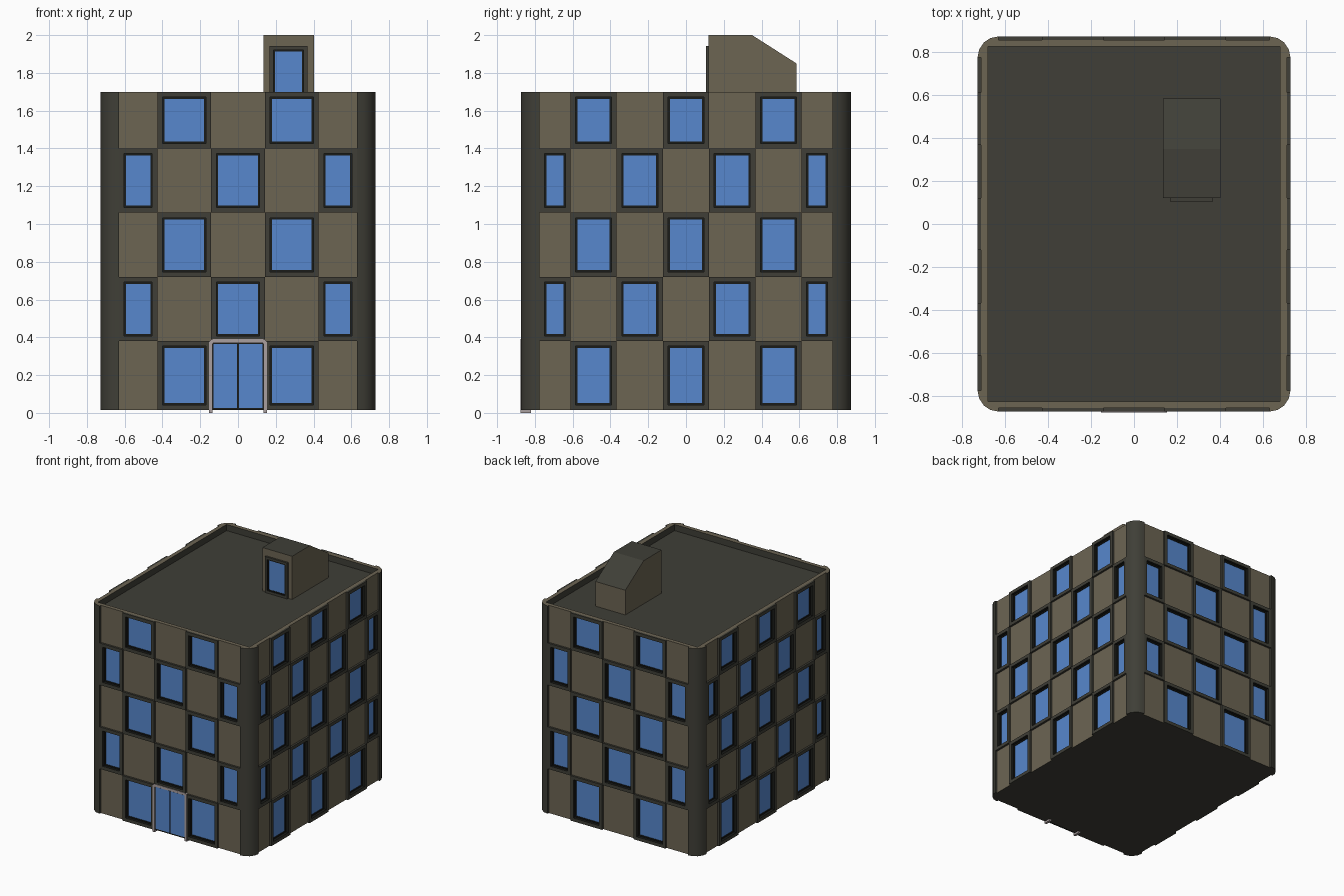
import bpy, bmesh, math
from mathutils import Vector

if "Cube" in bpy.data.objects:
    bpy.data.objects.remove(bpy.data.objects["Cube"])


def material(name, rgb):
    m = bpy.data.materials.new(name)
    m.diffuse_color = (*rgb, 1)
    m.use_nodes = True
    m.node_tree.nodes["Principled BSDF"].inputs["Base Color"].default_value = m.diffuse_color
    return m


MATS = [material("beige_panel", (0.150, 0.128, 0.086)),
        material("dark_frame", (0.050, 0.049, 0.038)),
        material("black_rim", (0.010, 0.011, 0.009)),
        material("blue_glass", (0.095, 0.245, 0.61)),
        material("door_trim", (0.40, 0.35, 0.35))]
BEIGE, DARK, BLACK, GLASS, TRIM = range(5)
BASE, ROOF, TOP = 0.015, 1.65, 1.70
WX, WY = 0.712, 0.857          # wall planes
CX, CY = 0.63, 0.775           # where the corner columns start
ROWS = [BASE, 0.38, 0.72, 1.06, 1.40, TOP]
COLS_X = [-CX, -0.427, -0.142, 0.142, 0.427, CX]
COLS_Y = [-CY, -0.612, -0.367, -0.122, 0.122, 0.367, 0.612, CY]
WINDOW = [(0, 0), (0, 0.016), (0.027, 0.016), (0.027, -0.006), (0.037, -0.006), (0.037, -0.012)]


def finish(name, bm):
    me = bpy.data.meshes.new(name)
    bm.to_mesh(me)
    bm.free()
    for m in MATS:
        me.materials.append(m)
    ob = bpy.data.objects.new(name, me)
    bpy.context.collection.objects.link(ob)
    return ob


def face(bm, pts, mat):
    f = bm.faces.new([bm.verts.new(p) for p in pts])
    f.material_index = mat
    return f


def window(bm, place, u0, u1, z0, z1, steps):
    """Nested rectangles of (inset, depth) ending in a glass pane."""
    loops = [[bm.verts.new(place(u, d, z)) for u, z in
              ((u0 + i, z0 + i), (u1 - i, z0 + i), (u1 - i, z1 - i), (u0 + i, z1 - i))]
             for i, d in steps]
    for k, (a, b) in enumerate(zip(loops, loops[1:])):
        for j in range(4):
            f = bm.faces.new((a[j], a[(j + 1) % 4], b[(j + 1) % 4], b[j]))
            f.material_index = DARK if k < 2 else BLACK
    bm.faces.new(loops[-1]).material_index = GLASS


def placer(normal, dist):
    n = Vector(normal)
    t = Vector((0, 0, 1)).cross(n)
    return lambda u, d, z: t * u + n * (dist + d) + Vector((0, 0, z))


def box(bm, x0, x1, y0, y1, z0, z1, mat):
    r = bmesh.ops.create_cube(bm, size=1)
    for v in r["verts"]:
        v.co = ((x0 + x1) / 2 + v.co.x * (x1 - x0), (y0 + y1) / 2 + v.co.y * (y1 - y0),
                (z0 + z1) / 2 + v.co.z * (z1 - z0))
        for f in v.link_faces:
            f.material_index = mat


# Checkerboard walls of flat panels and raised window frames
for name, normal, dist, cols in (("front_wall", (0, -1, 0), WY, COLS_X),
                                 ("back_wall", (0, 1, 0), WY, COLS_X),
                                 ("right_wall", (1, 0, 0), WX, COLS_Y),
                                 ("left_wall", (-1, 0, 0), WX, COLS_Y)):
    bm = bmesh.new()
    place = placer(normal, dist)
    for r, (z0, z1) in enumerate(zip(ROWS, ROWS[1:])):
        for c, (u0, u1) in enumerate(zip(cols, cols[1:])):
            if (r + c) % 2:
                window(bm, place, u0, u1, z0, z1, WINDOW)
            else:
                face(bm, [place(u, 0, z) for u, z in
                          ((u0, z0), (u1, z0), (u1, z1), (u0, z1))], BEIGE)
    finish(name, bm)

# Rounded corner columns, collecting the plan outline counter-clockwise
outline = []
bm = bmesh.new()
for q, (sx, sy) in enumerate(((1, 1), (-1, 1), (-1, -1), (1, -1))):
    pts = []
    for k in range(5):
        a = math.radians(90 * q + 22.5 * k)
        pts.append((sx * CX + 0.098 * math.cos(a), sy * CY + 0.098 * math.sin(a)))
    first, last = (sx * WX, sy * CY), (sx * CX, sy * WY)
    if q % 2:
        first, last = last, first
    pts = [first] + pts + [last]
    outline += pts
    lo = [bm.verts.new((x, y, BASE)) for x, y in pts]
    hi = [bm.verts.new((x, y, TOP)) for x, y in pts]
    for i in range(len(pts) - 1):
        bm.faces.new((lo[i], lo[i + 1], hi[i + 1], hi[i])).material_index = DARK
col = finish("corner_columns", bm)
bpy.context.view_layer.objects.active = col
col.select_set(True)
bpy.ops.object.shade_smooth_by_angle(angle=math.radians(35))
col.select_set(False)

# Underside
bm = bmesh.new()
face(bm, [(x, y, BASE) for x, y in reversed(outline)], DARK)
finish("underside", bm)

# Parapet cap ring with the sunken roof
bm = bmesh.new()
inner = [(0.68, 0.825), (-0.68, 0.825), (-0.68, -0.825), (0.68, -0.825)]
edges = []
for loop in (outline, inner):
    vs = [bm.verts.new((x, y, TOP)) for x, y in loop]
    edges += [bm.edges.new((vs[i], vs[(i + 1) % len(vs)])) for i in range(len(vs))]
bmesh.ops.triangle_fill(bm, edges=edges, use_beauty=True, normal=(0, 0, 1))
for i in range(4):
    (ax, ay), (bx, by) = inner[i], inner[(i + 1) % 4]
    face(bm, [(bx, by, ROOF), (ax, ay, ROOF), (ax, ay, TOP), (bx, by, TOP)], DARK)
face(bm, [(x, y, ROOF) for x, y in inner], DARK)
finish("parapet_and_roof", bm)

# Roof stair hut with sloping back
bm = bmesh.new()
prof = [(0.12, ROOF), (0.585, ROOF), (0.585, 1.85), (0.35, 2.0), (0.12, 2.0)]
X0, X1 = 0.135, 0.402
face(bm, [(X1, y, z) for y, z in prof], BEIGE)
face(bm, [(X0, y, z) for y, z in reversed(prof)], BEIGE)
for i in range(5):
    (ay, az), (by, bz) = prof[i], prof[(i + 1) % 5]
    face(bm, [(X0, ay, az), (X0, by, bz), (X1, by, bz), (X1, ay, az)],
         DARK if i in (2, 3) else BEIGE)
finish("roof_hut", bm)

# Hut door
bm = bmesh.new()
window(bm, placer((0, -1, 0), -0.12), 0.167, 0.367, ROOF, 1.942,
       [(0, 0), (0, 0.015), (0.02, 0.015), (0.02, 0.006), (0.028, 0.006), (0.028, 0.004)])
finish("hut_door", bm)

# Entrance double doors
bm = bmesh.new()
box(bm, -0.142, 0.142, -0.866, -0.85, BASE, 0.375, BLACK)
for x0, x1 in ((-0.13, -0.004), (0.004, 0.13)):
    box(bm, x0, x1, -0.869, -0.86, 0.026, 0.365, GLASS)
finish("entrance_doors", bm)

# Entrance trim: an arch with rounded top corners
bm = bmesh.new()


def arch(w, h, r):
    pts = [(w, 0)]
    for cx, start in ((w - r, 0), (r - w, 90)):
        for k in range(4):
            a = math.radians(start + 30 * k)
            pts.append((cx + r * math.cos(a), h - r + r * math.sin(a)))
    return pts + [(-w, 0)]


sections = [[bm.verts.new((x, y, z)) for x, z in arch(w, h, r)]
            for w, h, r, y in ((0.154, 0.39, 0.022, -0.877), (0.154, 0.39, 0.022, -0.82),
                               (0.134, 0.37, 0.006, -0.82), (0.134, 0.37, 0.006, -0.877))]
for s in range(4):
    a, b = sections[s], sections[(s + 1) % 4]
    for i in range(len(a) - 1):
        bm.faces.new((a[i], a[i + 1], b[i + 1], b[i]))
for e in (0, -1):
    bm.faces.new([s[e] for s in sections])
bmesh.ops.recalc_face_normals(bm, faces=bm.faces)
for f in bm.faces:
    f.material_index = TRIM
finish("entrance_trim", bm)
